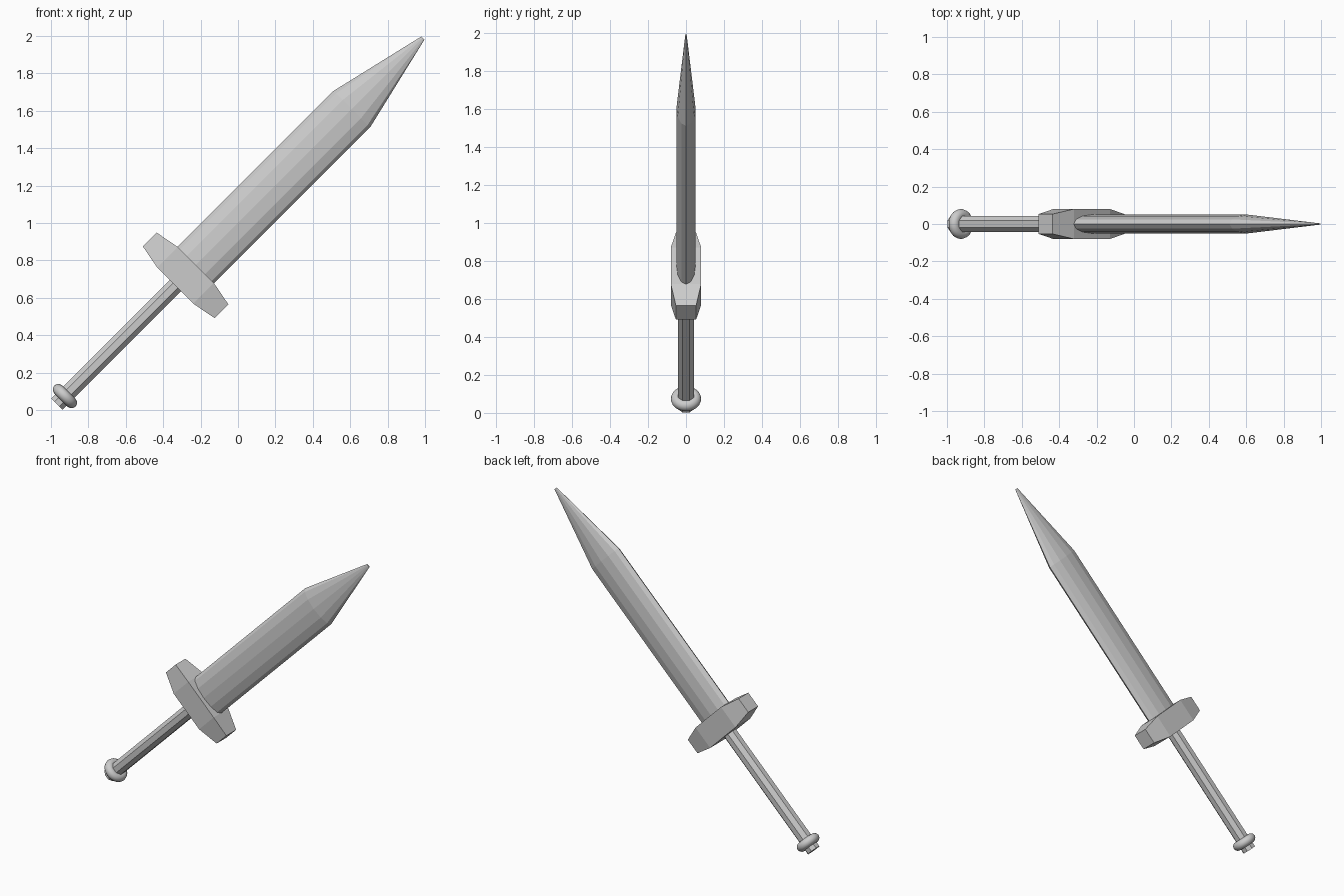
import bpy, bmesh, math
from mathutils import Matrix

if "Cube" in bpy.data.objects:
    bpy.data.objects.remove(bpy.data.objects["Cube"])

# The sword is built upright along z, then leaned 45 degrees toward +x
LEAN = Matrix.Translation((-1, 0, 0)) @ Matrix.Rotation(math.radians(45), 4, 'Y')


def loft(name, sections):
    """Join matching (x, y, z) rings into a closed solid."""
    bm = bmesh.new()
    rings = [[bm.verts.new(p) for p in ring] for ring in sections]
    n = len(rings[0])
    for a, b in zip(rings, rings[1:]):
        for i in range(n):
            j = (i + 1) % n
            bm.faces.new((a[i], a[j], b[j], b[i]))
    bm.faces.new(rings[0][::-1])
    bm.faces.new(rings[-1])
    bmesh.ops.recalc_face_normals(bm, faces=bm.faces)
    mesh = bpy.data.meshes.new(name)
    bm.to_mesh(mesh)
    bm.free()
    obj = bpy.data.objects.new(name, mesh)
    bpy.context.collection.objects.link(obj)
    obj.matrix_world = LEAN
    return obj


def ellipse(sides, rx, ry, z, turn=0.0):
    angles = [math.tau * (i + turn) / sides for i in range(sides)]
    return [(rx * math.cos(a), ry * math.sin(a), z) for a in angles]


def rect(x, half_y, half_z, centre_z):
    return [(x, sy * half_y, centre_z + sz * half_z)
            for sy, sz in ((-1, -1), (1, -1), (1, 1), (-1, 1))]


# Blade: flattened twelve-sided bar running to a point
loft("blade", [ellipse(12, 0.138, 0.05, 1.04),
               ellipse(12, 0.138, 0.05, 2.275),
               ellipse(12, 0.012, 0.004, 2.812)])

# Crossguard: block with tapered ends
loft("crossguard", [rect(x, hy, hz, 1.018) for x, hy, hz in
                    ((-0.272, 0.053, 0.052), (-0.136, 0.08, 0.078),
                     (0.136, 0.08, 0.078), (0.272, 0.053, 0.052))])

# Grip: octagonal rod
loft("grip", [ellipse(8, 0.046, 0.046, z, 0.5) for z in (0.045, 0.97)])

# Pommel ring
bpy.ops.mesh.primitive_torus_add(major_radius=0.05, minor_radius=0.03,
                                 major_segments=32, minor_segments=12)
ring = bpy.context.object
ring.name = "pommel_ring"
ring.matrix_world = LEAN @ Matrix.Translation((0, 0, 0.105))
bpy.ops.object.shade_smooth_by_angle(angle=math.radians(40))
